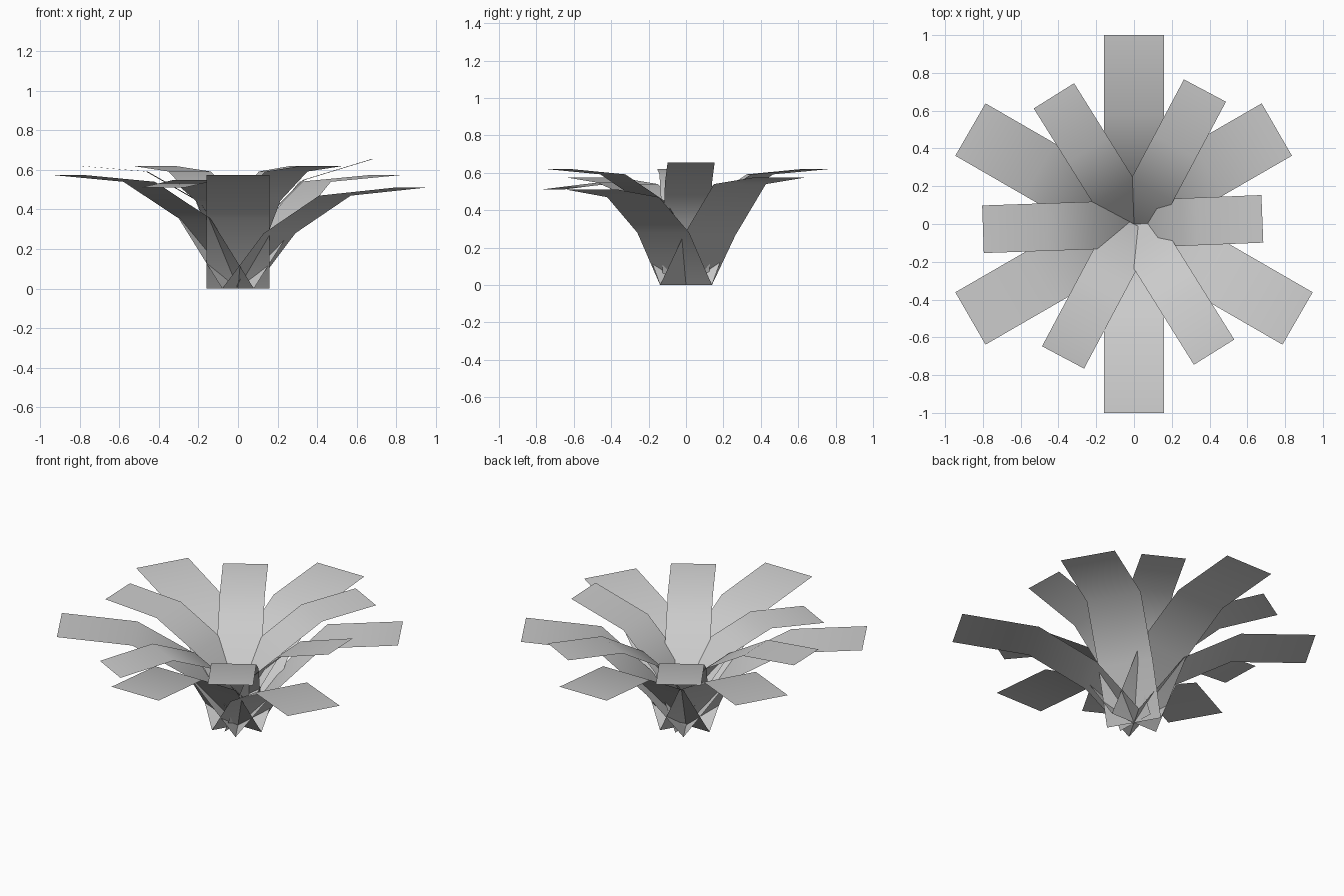
import bpy, math
from mathutils import Matrix, Vector

cube = bpy.data.objects.get("Cube")
if cube:
    bpy.data.objects.remove(cube)

# One plain grey for all leaves
grey = bpy.data.materials.new("pale grey")
grey.use_nodes = True
grey.diffuse_color = (0.6, 0.6, 0.6, 1)
grey.node_tree.nodes["Principled BSDF"].inputs["Base Color"].default_value = grey.diffuse_color


def leaf(name, angle, half_width, profile, shifts=(0, 0, 0, 0)):
    """Flat strip following (radius, height) points, turned about z."""
    turn = Matrix.Rotation(math.radians(angle), 4, 'Z')
    verts = []
    for (r, z), dx in zip(profile, shifts):
        for side in (-half_width, half_width):
            verts.append(turn @ Vector((r, side, z)) + Vector((dx, 0, 0)))
    faces = [(2 * i, 2 * i + 2, 2 * i + 3, 2 * i + 1) for i in range(len(profile) - 1)]
    mesh = bpy.data.meshes.new(name)
    mesh.from_pydata(verts, [], faces)
    mesh.materials.append(grey)
    mesh.shade_smooth()
    obj = bpy.data.objects.new(name, mesh)
    bpy.context.collection.objects.link(obj)
    return obj


# Standard arching profile; the inner ring is a smaller raised copy
arch = [(0, 0), (0.254, 0.355), (0.577, 0.54), (1, 0.575)]
inner_arch = [(r * 0.8, z * 0.8 + 0.16) for r, z in arch]

# Outer ring of wide leaves
for name, angle in (("back", 90), ("back_right", 150),
                    ("front_right", 210), ("front", 270)):
    leaf("outer_leaf_" + name, angle, 0.16, arch)
leaf("outer_leaf_front_left", -30, 0.16,
     [(0, 0), (0.243, 0.28), (0.566, 0.47), (1, 0.51)])
leaf("outer_leaf_back_left", 30, 0.16,
     [(0, 0), (0.25, 0.265), (0.577, 0.54), (1, 0.575)], (0, -0.05, -0.11, -0.11))

# Inner ring of narrow leaves, slightly turned
for name, angle in (("back_left", 62), ("back_right", 122),
                    ("right", 182), ("front_left", 302)):
    leaf("inner_leaf_" + name, angle, 0.126, inner_arch)
leaf("inner_leaf_front_right", 242, 0.126,
     [(0, 0.19), (0.21, 0.44), (0.47, 0.548), (0.8, 0.512)])
leaf("inner_leaf_left", 2.3, 0.126,
     [(-0.01, 0.005), (0.124, 0.34), (0.335, 0.55), (0.68, 0.655)])
